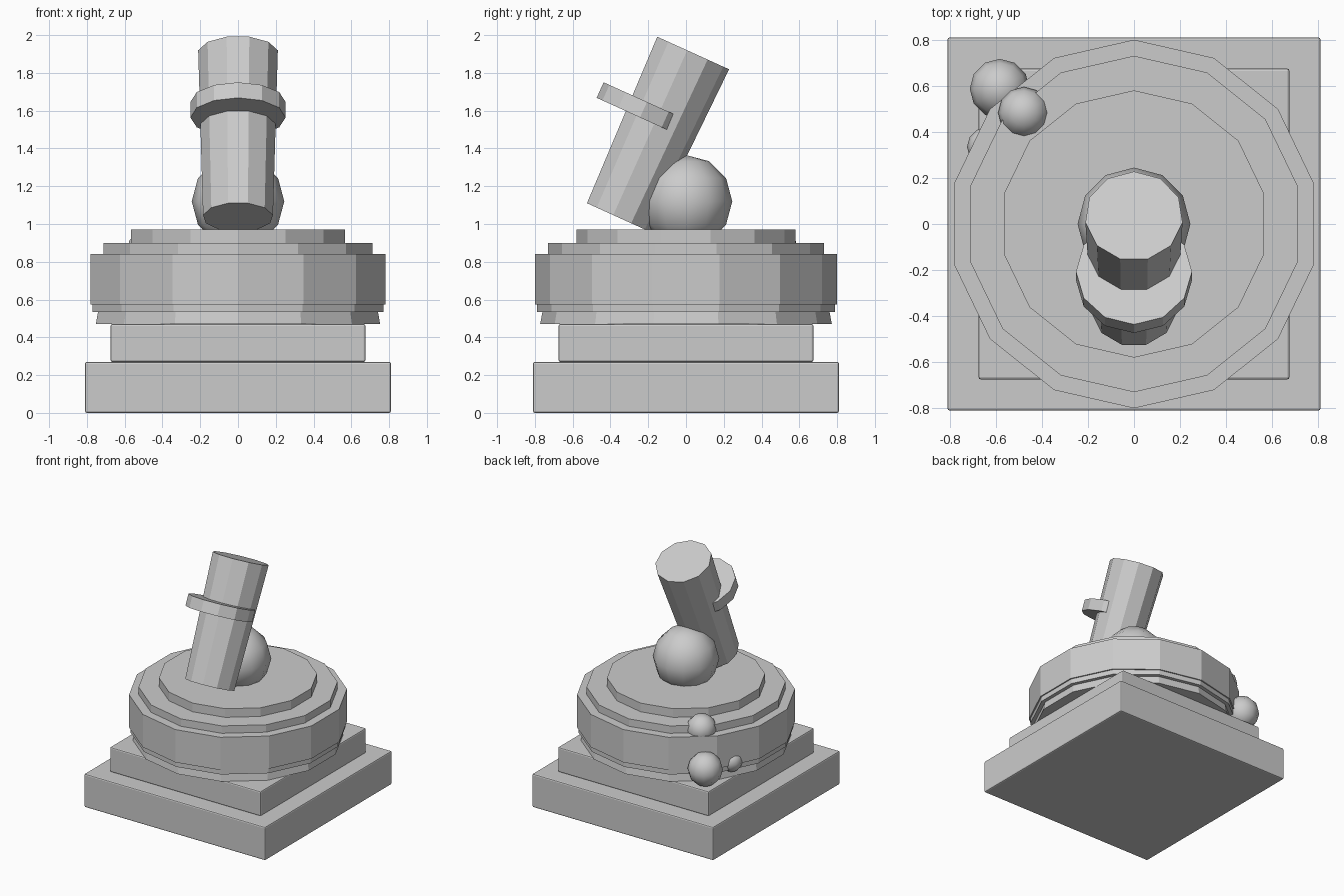
import bpy, bmesh, math
from mathutils import Vector, Matrix

if "Cube" in bpy.data.objects:
    bpy.data.objects.remove(bpy.data.objects["Cube"])

stone = bpy.data.materials.new("plain_grey")
stone.diffuse_color = (0.6, 0.6, 0.6, 1)
stone.use_nodes = True
stone.node_tree.nodes["Principled BSDF"].inputs["Base Color"].default_value = stone.diffuse_color


def finish(bm, name, smooth=False):
    bmesh.ops.recalc_face_normals(bm, faces=bm.faces)
    for f in bm.faces:
        f.smooth = smooth
    me = bpy.data.meshes.new(name)
    bm.to_mesh(me)
    bm.free()
    me.materials.append(stone)
    ob = bpy.data.objects.new(name, me)
    bpy.context.collection.objects.link(ob)
    return ob


def slab(name, half, z0, z1):
    bm = bmesh.new()
    bmesh.ops.create_cube(bm, size=1)
    bmesh.ops.scale(bm, vec=(2 * half, 2 * half, z1 - z0), verts=bm.verts)
    bmesh.ops.translate(bm, vec=(0, 0, (z0 + z1) / 2), verts=bm.verts)
    ob = finish(bm, name)
    bev = ob.modifiers.new("soft_edges", 'BEVEL')
    bev.width = 0.01
    bev.segments = 2


def lathe(name, profile, sides, start=0.0, matrix=Matrix()):
    """Stack of rings (radius, height); start is the angle of the first corner from +y."""
    bm = bmesh.new()
    rings = []
    for r, z in profile:
        ring = []
        for k in range(sides):
            a = start + 2 * math.pi * k / sides
            ring.append(bm.verts.new((r * math.sin(a), r * math.cos(a), z)))
        rings.append(ring)
    for lo, hi in zip(rings, rings[1:]):
        for k in range(sides):
            n = (k + 1) % sides
            bm.faces.new((lo[k], lo[n], hi[n], hi[k]))
    bm.faces.new(rings[0])
    bm.faces.new(rings[-1])
    bm.transform(matrix)
    return finish(bm, name)


def ball(name, centre, radius):
    bm = bmesh.new()
    bmesh.ops.create_uvsphere(bm, u_segments=12, v_segments=6, radius=radius)
    bmesh.ops.translate(bm, vec=centre, verts=bm.verts)
    finish(bm, name, smooth=True)


# Square stepped plinth
slab("lower_plinth", 0.81, 0.005, 0.27)
slab("upper_plinth", 0.675, 0.27, 0.47)
bpy.data.objects["lower_plinth"].scale.z = 0.27 / 0.265
bpy.data.objects["lower_plinth"].location.z = 0.27 - 0.27 * 0.27 / 0.265

# Stepped drum
lathe("drum", [(0.772, 0.47), (0.76, 0.535), (0.79, 0.535), (0.79, 0.575),
               (0.80, 0.575), (0.80, 0.84), (0.73, 0.84), (0.73, 0.90),
               (0.58, 0.90), (0.58, 0.97)], 14)

# Leaning tapered post with an off-centre collar
foot, head = Vector((0, -0.361, 1.036)), Vector((0, 0.034, 1.907))
axis = head - foot
lean = Matrix.Rotation(-math.atan2(axis.y, axis.z), 4, 'X')
lathe("leaning_post", [(0.187, 0), (0.213, axis.length)], 11,
      matrix=Matrix.Translation(foot) @ lean)
lathe("collar", [(0.252, -0.045), (0.252, 0.045)], 12,
      matrix=Matrix.Translation((0, -0.225, 1.605)) @ lean)

# Balls: one behind the post, three on the back left of the drum
ball("large_ball", (0, 0, 1.12), 0.245)
ball("side_ball", (-0.583, 0.587, 0.597), 0.13)
ball("rim_ball", (-0.478, 0.483, 0.857), 0.112)
ball("small_side_ball", (-0.64, 0.335, 0.585), 0.085)
